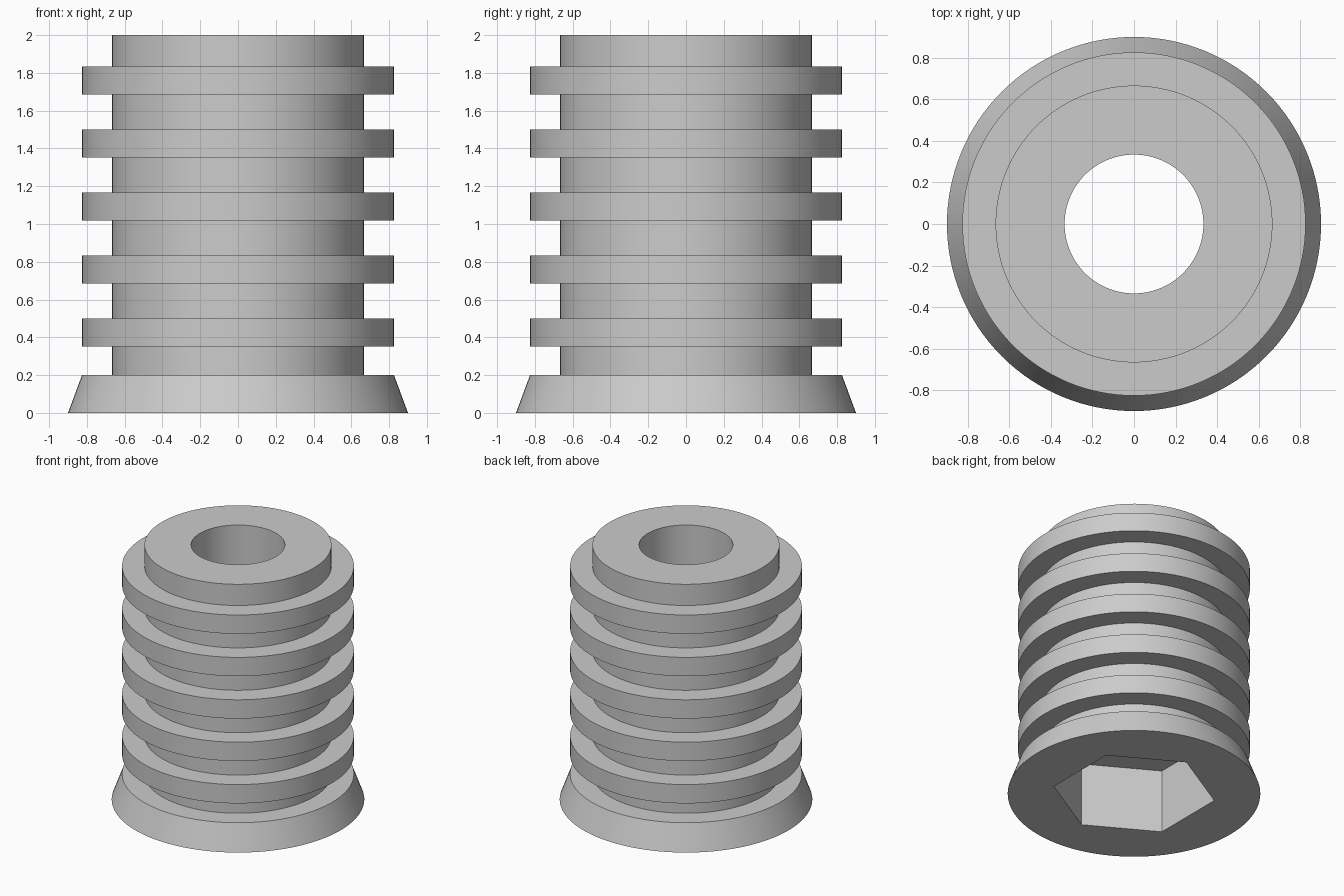
import bpy, bmesh, math
from mathutils import Matrix

cube = bpy.data.objects.get("Cube")
if cube:
    bpy.data.objects.remove(cube)

SEGMENTS = 128
CORE, RIDGE, FLANGE, BORE = 0.666, 0.826, 0.9, 0.334
HEIGHT, RIDGES, PITCH, RIDGE_H = 2.0, 5, 1 / 3, 0.148

grey = bpy.data.materials.new("plain grey")
grey.use_nodes = True
colour = (0.6, 0.6, 0.6, 1)
grey.diffuse_color = colour
grey.node_tree.nodes["Principled BSDF"].inputs["Base Color"].default_value = colour


def make_object(name, bm):
    bmesh.ops.recalc_face_normals(bm, faces=bm.faces)
    mesh = bpy.data.meshes.new(name)
    bm.to_mesh(mesh)
    bm.free()
    mesh.materials.append(grey)
    obj = bpy.data.objects.new(name, mesh)
    bpy.context.collection.objects.link(obj)
    return obj


def lathe(name, profile):
    """Revolve a closed (radius, z) outline around the z axis."""
    bm = bmesh.new()
    verts = [bm.verts.new((r, 0, z)) for r, z in profile]
    edges = [bm.edges.new((v, verts[i - 1])) for i, v in enumerate(verts)]
    bmesh.ops.spin(bm, geom=verts + edges, cent=(0, 0, 0), axis=(0, 0, 1),
                   angle=2 * math.pi, steps=SEGMENTS, use_duplicate=False)
    bmesh.ops.remove_doubles(bm, verts=bm.verts, dist=1e-4)
    return make_object(name, bm)


# Ridged sleeve: flared foot, evenly spaced ridges, round bore
outline = [(BORE, 0), (FLANGE, 0), (RIDGE, 0.2), (CORE, 0.2)]
for i in range(RIDGES):
    top = 0.5 + i * PITCH
    low = top - RIDGE_H
    outline += [(CORE, low), (RIDGE, low), (RIDGE, top), (CORE, top)]
outline += [(CORE, HEIGHT), (BORE, HEIGHT)]
sleeve = lathe("ridged_sleeve", outline)

# Hexagonal socket cut into the underside
bm = bmesh.new()
bmesh.ops.create_cone(bm, cap_ends=True, segments=6, radius1=0.58, radius2=0.58,
                      depth=1.0, matrix=Matrix.Rotation(math.radians(0), 4, "Z"))
# Turn the prism so two corners lie on the y axis
corner = max(bm.verts, key=lambda v: v.co.y).co
turn = math.pi / 2 - math.atan2(corner.y, corner.x)
bmesh.ops.rotate(bm, verts=bm.verts, matrix=Matrix.Rotation(turn, 3, "Z"))
cutter = make_object("socket_cutter", bm)
cutter.hide_render = True

bpy.ops.object.select_all(action="DESELECT")
bpy.context.view_layer.objects.active = sleeve
sleeve.select_set(True)
cut = sleeve.modifiers.new("hex socket", "BOOLEAN")
cut.operation = "DIFFERENCE"
cut.solver = "EXACT"
cut.object = cutter
bpy.ops.object.modifier_apply(modifier=cut.name)
bpy.data.objects.remove(cutter)

bpy.ops.object.shade_smooth_by_angle(angle=math.radians(15))
